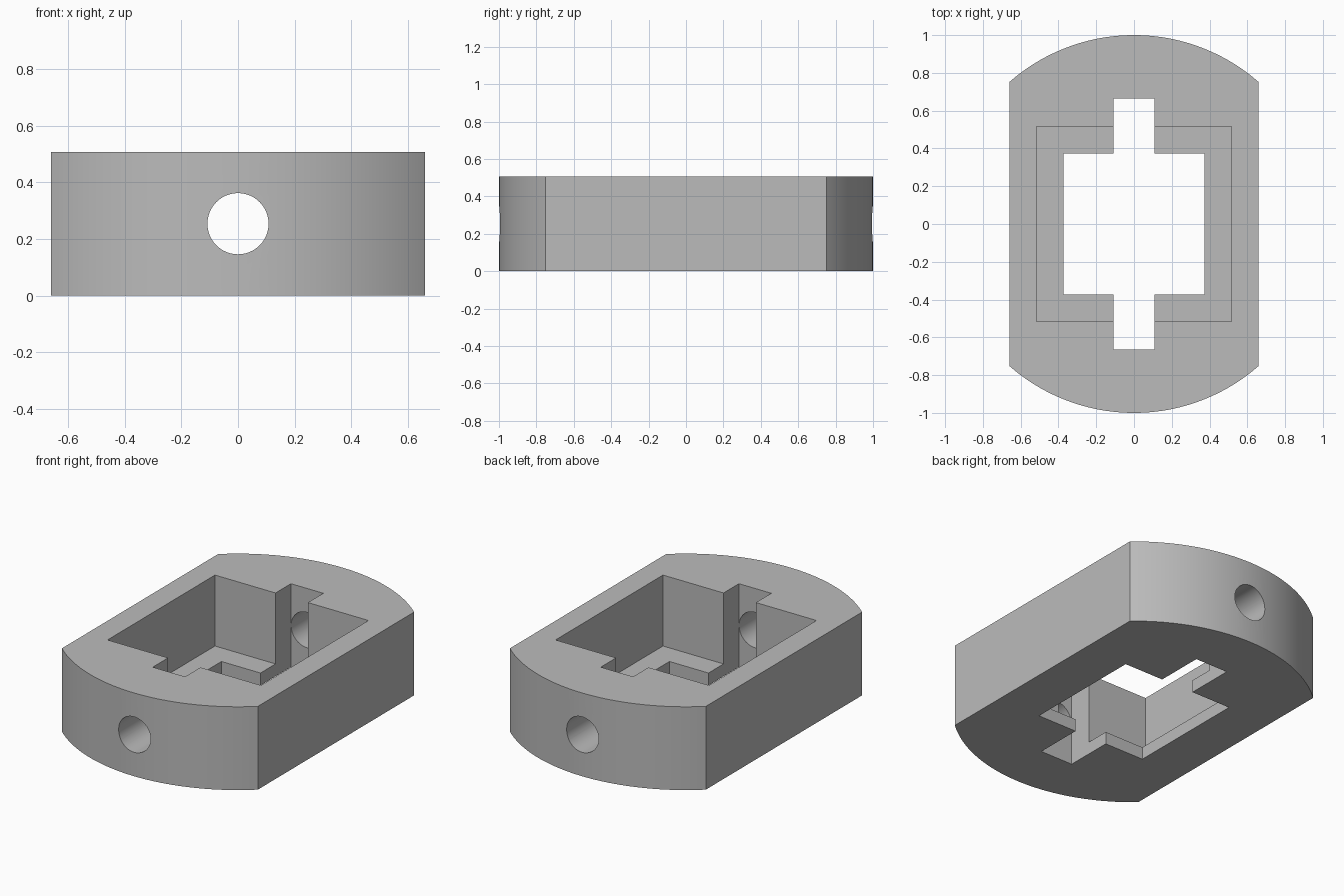
import bpy, bmesh, math
from mathutils import Matrix

if "Cube" in bpy.data.objects:
    bpy.data.objects.remove(bpy.data.objects["Cube"])

HEIGHT, HALF_W, RADIUS = 0.507, 0.66, 1.0
FLOOR = 0.075

grey = bpy.data.materials.new("plain grey")
grey.diffuse_color = (0.5, 0.5, 0.5, 1)
grey.use_nodes = True
grey.node_tree.nodes["Principled BSDF"].inputs["Base Color"].default_value = grey.diffuse_color


def make_object(name, bm):
    bmesh.ops.recalc_face_normals(bm, faces=bm.faces)
    mesh = bpy.data.meshes.new(name)
    bm.to_mesh(mesh)
    bm.free()
    mesh.materials.append(grey)
    obj = bpy.data.objects.new(name, mesh)
    bpy.context.collection.objects.link(obj)
    return obj


def box(name, half_x, half_y, z0, z1):
    bm = bmesh.new()
    m = Matrix.Translation((0, 0, (z0 + z1) / 2)) @ Matrix.Diagonal((2 * half_x, 2 * half_y, z1 - z0, 1))
    bmesh.ops.create_cube(bm, size=1, matrix=m)
    return make_object(name, bm)


def cross_hole(name, radius, y0, y1):
    bm = bmesh.new()
    m = Matrix.Translation((0, (y0 + y1) / 2, HEIGHT / 2)) @ Matrix.Rotation(math.pi / 2, 4, 'X')
    bmesh.ops.create_cone(bm, cap_ends=True, segments=64, radius1=radius, radius2=radius,
                          depth=abs(y1 - y0), matrix=m)
    return make_object(name, bm)


# Body: a disc with two flat sides
edge = math.acos(HALF_W / RADIUS)
steps = 48
angles = [edge + (math.pi - 2 * edge) * i / steps for i in range(steps + 1)]
angles += [a + math.pi for a in angles]
bm = bmesh.new()
base = bm.faces.new([bm.verts.new((RADIUS * math.cos(a), RADIUS * math.sin(a), 0)) for a in angles])
top = bmesh.ops.extrude_face_region(bm, geom=[base])["geom"]
bmesh.ops.translate(bm, verts=[v for v in top if isinstance(v, bmesh.types.BMVert)], vec=(0, 0, HEIGHT))
body = make_object("body", bm)

# Stepped pocket, slot and the two end holes
cutters = [
    box("pocket_cutter", 0.517, 0.517, FLOOR, 0.8),
    box("opening_cutter", 0.372, 0.372, -0.3, 0.7),
    box("slot_cutter", 0.109, 0.665, -0.2, 0.9),
    cross_hole("front_hole_cutter", 0.108, -1.2, -0.6),
    cross_hole("back_hole_cutter", 0.108, 0.6, 1.2),
]
bpy.context.view_layer.objects.active = body
body.select_set(True)
for cutter in cutters:
    mod = body.modifiers.new(cutter.name, 'BOOLEAN')
    mod.operation = 'DIFFERENCE'
    mod.solver = 'EXACT'
    mod.object = cutter
    bpy.ops.object.modifier_apply(modifier=mod.name)
for cutter in cutters:
    bpy.data.objects.remove(cutter, do_unlink=True)

bpy.ops.object.select_all(action='DESELECT')
body.select_set(True)
bpy.ops.object.shade_smooth_by_angle(angle=math.radians(30))
